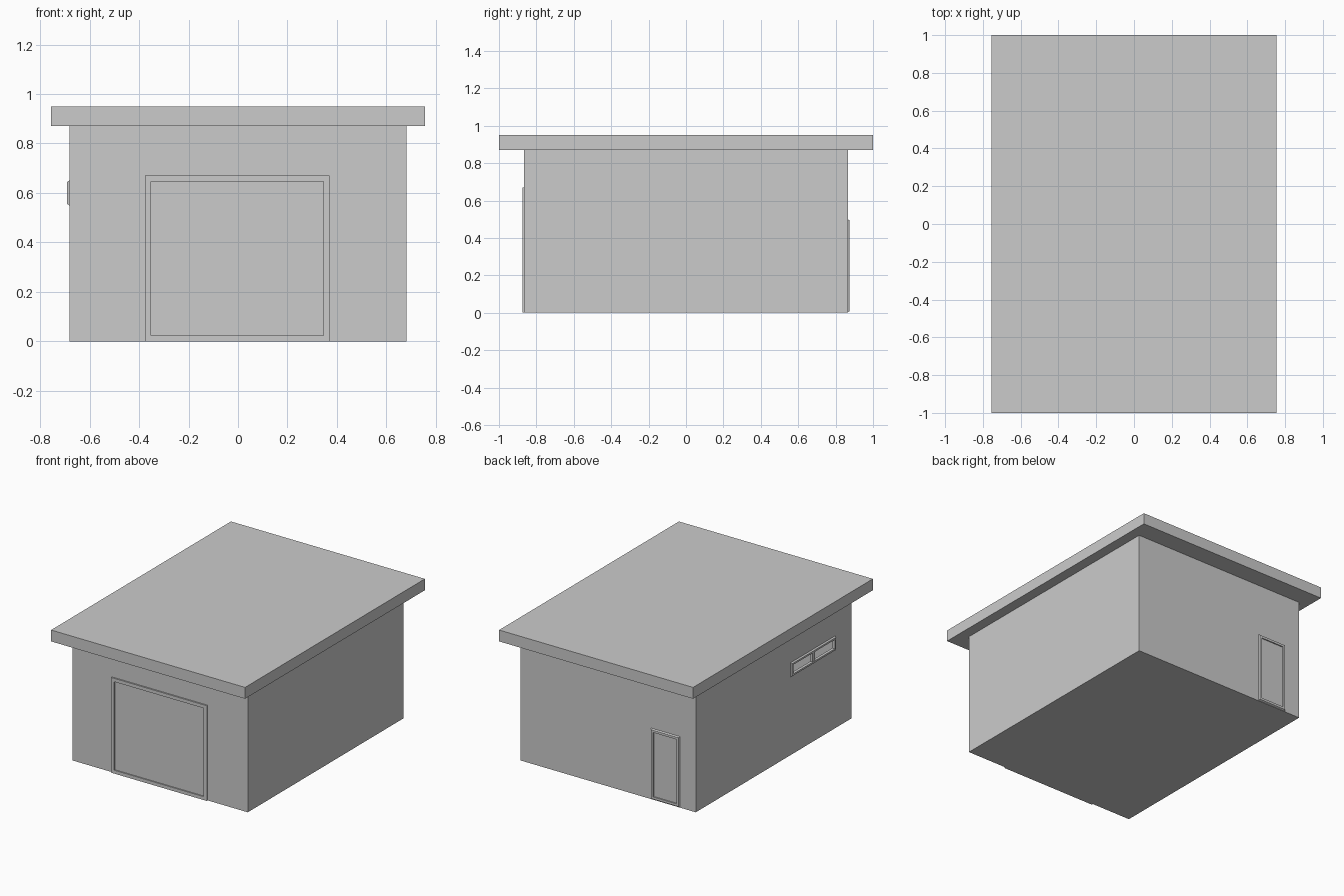
import bpy, bmesh

if "Cube" in bpy.data.objects:
    bpy.data.objects.remove(bpy.data.objects["Cube"])

WX, WY, WZ, T = 0.682, 0.865, 0.87, 0.01   # wall half sizes, height, thickness


def mesh_object(name, bm):
    bmesh.ops.recalc_face_normals(bm, faces=bm.faces)
    me = bpy.data.meshes.new(name)
    bm.to_mesh(me)
    bm.free()
    ob = bpy.data.objects.new(name, me)
    bpy.context.collection.objects.link(ob)
    return ob


def box(name, lo, hi):
    bm = bmesh.new()
    bmesh.ops.create_cube(bm, size=1)
    for v in bm.verts:
        v.co = [(a + b) / 2 + c * (b - a) for a, b, c in zip(lo, hi, v.co)]
    return mesh_object(name, bm)


# Map wall coordinates (along, up, outwards) to the model
def front(u, v, d): return (u, -WY - d, v)
def back(u, v, d): return (u, WY + d, v)
def left(u, v, d): return (-WX - d, u, v)


def frame(name, place, u0, u1, v0, v1, width, depth, taper=0.0):
    """Rectangular trim ring, optionally chamfered on its outer edge."""
    bm = bmesh.new()
    loops = []
    for inset, d in ((0, -T), (0, 0), (taper, depth), (width, depth), (width, -T)):
        a, b, c, e = u0 + inset, u1 - inset, v0 + inset, v1 - inset
        loops.append([bm.verts.new(place(u, v, d))
                      for u, v in ((a, c), (b, c), (b, e), (a, e))])
    for i, ring in enumerate(loops):
        nxt = loops[(i + 1) % len(loops)]
        for k in range(4):
            m = (k + 1) % 4
            bm.faces.new((ring[k], ring[m], nxt[m], nxt[k]))
    return mesh_object(name, bm)


def slab(name, place, u0, u1, v0, v1, d0, d1):
    p, q = place(u0, v0, d0), place(u1, v1, d1)
    return box(name, [min(s) for s in zip(p, q)], [max(s) for s in zip(p, q)])


def cut(target, cutter):
    m = target.modifiers.new(cutter.name, 'BOOLEAN')
    m.operation, m.solver, m.object = 'DIFFERENCE', 'EXACT', cutter
    cutter.hide_render = True
    cutter.hide_set(True)


# Hollow wall shell with floor and an unglazed window opening
walls = box("walls", (-WX, -WY, 0), (WX, WY, WZ))
cut(walls, box("cavity_cutter", (T - WX, T - WY, T), (WX - T, WY - T, 1.2)))
cut(walls, slab("window_cutter", left, -0.67, -0.20, 0.565, 0.635, -0.05, 0.05))

# Flat overhanging roof
box("roof", (-0.755, -1, WZ), (0.755, 1, 0.95))

# Wide front door
frame("garage_door_frame", front, -0.375, 0.37, 0, 0.67, 0.024, 0.01)
slab("garage_door_panel", front, -0.351, 0.346, 0.024, 0.646, -0.005, 0.002)

# Narrow back door
frame("back_door_frame", back, -0.56, -0.335, 0.003, 0.5, 0.022, 0.01, 0.006)
slab("back_door_panel", back, -0.538, -0.357, 0.025, 0.478, -0.005, 0.002)

# Side window: frame and centre mullion
frame("window_frame", left, -0.685, -0.187, 0.55, 0.65, 0.018, 0.01, 0.006)
slab("window_mullion", left, -0.449, -0.423, 0.56, 0.64, -T, 0.007)
